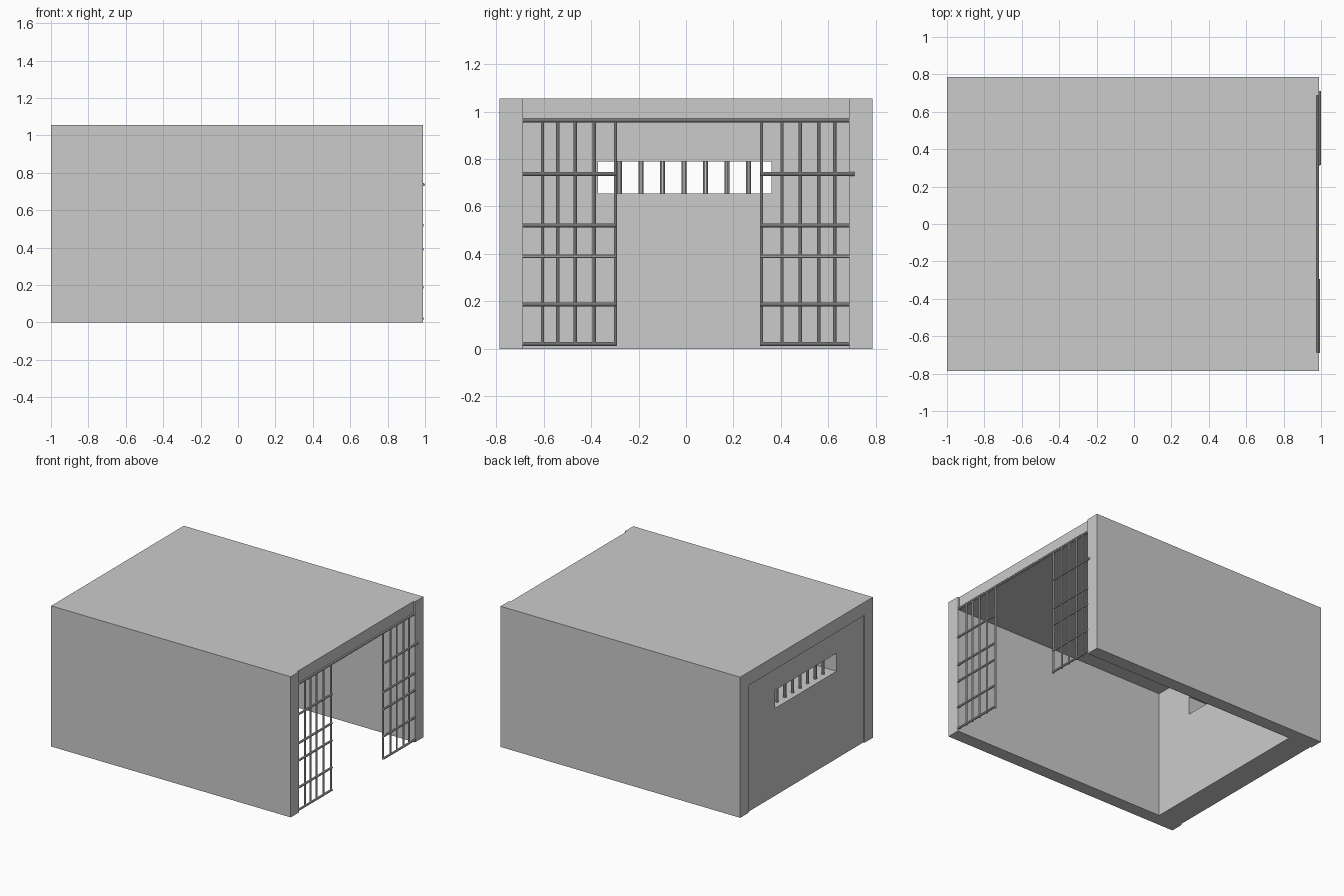
import bpy
from mathutils import Vector

if "Cube" in bpy.data.objects:
    bpy.data.objects.remove(bpy.data.objects["Cube"])


def box(name, lo, hi):
    lo, hi = Vector(lo), Vector(hi)
    bpy.ops.mesh.primitive_cube_add(size=1, location=(lo + hi) / 2)
    ob = bpy.context.object
    ob.name = name
    ob.scale = hi - lo
    bpy.ops.object.transform_apply(location=False, rotation=False, scale=True)
    return ob


def rod(name, a, b, r):
    a, b = Vector(a), Vector(b)
    d = b - a
    bpy.ops.mesh.primitive_cylinder_add(
        vertices=10, radius=r, depth=d.length, location=(a + b) / 2,
        rotation=d.to_track_quat('Z', 'Y').to_euler())
    ob = bpy.context.object
    ob.name = name
    bpy.ops.object.shade_smooth_by_angle()
    return ob


# Side walls
for name, s in (("left_wall", -1), ("right_wall", 1)):
    y = sorted((s * 0.687, s * 0.786))
    box(name, (-1, y[0], 0), (0.988, y[1], 1.055))

# Roof slab between the walls, slightly set back at the front
box("roof", (-1, -0.687, 0.955), (0.976, 0.687, 1.055))

# Thick back wall, slightly recessed, with a window slot
back = box("back_wall", (-0.99, -0.687, 0), (-0.8, 0.687, 0.955))
cutter = box("window_cutter", (-1.2, -0.37, 0.655), (-0.6, 0.36, 0.79))
cutter.hide_render = True
mod = back.modifiers.new("window", 'BOOLEAN')
mod.operation = 'DIFFERENCE'
mod.solver = 'EXACT'
mod.object = cutter
bpy.context.view_layer.objects.active = back
bpy.ops.object.modifier_apply(modifier=mod.name)
bpy.data.objects.remove(cutter)

# Window bars
for i in range(7):
    y = -0.28 + i * 0.0905
    rod("window_bar", (-0.94, y, 0.65), (-0.94, y, 0.795), 0.011)

# Front bar panels: upright bars and cross rails
BAR_X, RAIL_X = 0.98, 0.986
panels = (
    ("left_panel", (-0.605, -0.54, -0.467, -0.387, -0.297), -0.69, -0.295),
    ("right_panel", (0.318, 0.405, 0.482, 0.56, 0.627), 0.313, 0.69),
)
for name, bars, y0, y1 in panels:
    for y in bars:
        rod(name + "_bar", (BAR_X, y, 0.012), (BAR_X, y, 0.96), 0.007)
    for z in (0.02, 0.187, 0.39, 0.52):
        rod(name + "_rail", (RAIL_X, y0, z), (RAIL_X, y1, z), 0.008)
rod("left_panel_rail", (RAIL_X, -0.69, 0.737), (RAIL_X, -0.295, 0.737), 0.008)
# This rail stands forward and overlaps the wall
rod("right_panel_rail", (0.992, 0.315, 0.737), (0.992, 0.71, 0.737), 0.008)

# Top rail under the roof edge
rod("top_rail", (0.982, -0.69, 0.962), (0.982, 0.69, 0.962), 0.008)
